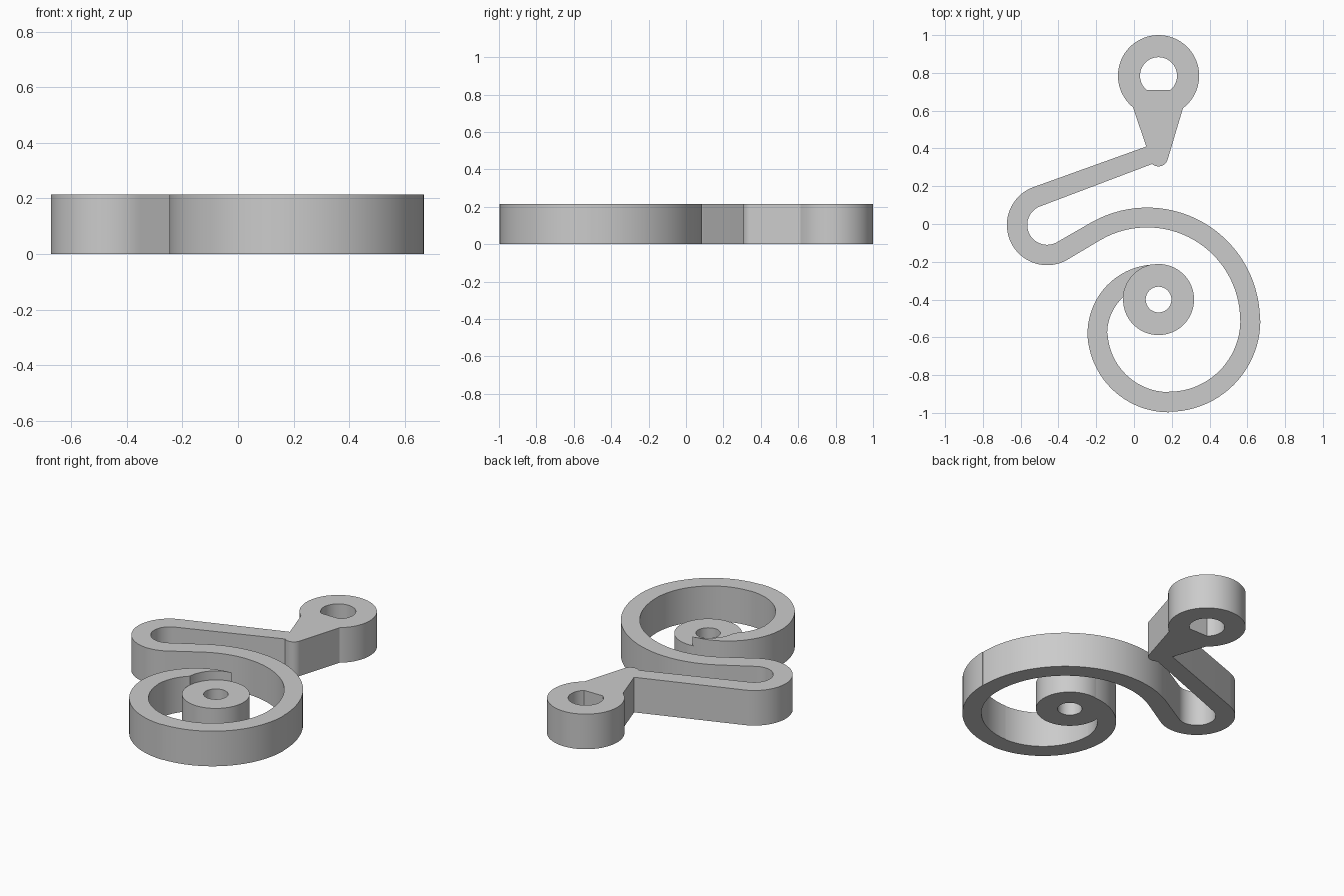
import bpy, bmesh
from math import radians, cos, sin

HEIGHT, HUB_HEIGHT = 0.215, 0.16

if "Cube" in bpy.data.objects:
    bpy.data.objects.remove(bpy.data.objects["Cube"], do_unlink=True)

grey = bpy.data.materials.new("plain grey")
grey.use_nodes = True
grey.diffuse_color = (0.6, 0.6, 0.6, 1)
grey.node_tree.nodes["Principled BSDF"].inputs["Base Color"].default_value = (0.6, 0.6, 0.6, 1)


def arc(centre, radius, start, end):
    """Points along an arc, angles in degrees; a falling angle runs clockwise."""
    steps = max(2, round(abs(end - start) / 4))
    angles = [radians(start + (end - start) * i / steps) for i in range(steps + 1)]
    return [(centre[0] + radius * cos(a), centre[1] + radius * sin(a)) for a in angles]


def plate(name, loops, height):
    """Fill closed loops, holes included, and extrude them up from the ground."""
    curve = bpy.data.curves.new(name, "CURVE")
    curve.dimensions = "2D"
    curve.fill_mode = "BOTH"
    curve.extrude = height / 2
    for loop in loops:
        spline = curve.splines.new("POLY")
        spline.points.add(len(loop) - 1)
        for point, (x, y) in zip(spline.points, loop):
            point.co = (x, y, 0, 1)
        spline.use_cyclic_u = True
    obj = bpy.data.objects.new(name, curve)
    bpy.context.collection.objects.link(obj)
    bpy.ops.object.select_all(action="DESELECT")
    obj.select_set(True)
    bpy.context.view_layer.objects.active = obj
    bpy.ops.object.convert(target="MESH")
    obj = bpy.context.object
    bm = bmesh.new()
    bm.from_mesh(obj.data)
    bmesh.ops.translate(bm, verts=bm.verts, vec=(0, 0, height / 2))
    bmesh.ops.remove_doubles(bm, verts=bm.verts, dist=0.0005)
    bmesh.ops.recalc_face_normals(bm, faces=bm.faces)
    bm.to_mesh(obj.data)
    bm.free()
    obj.data.materials.clear()
    obj.data.materials.append(grey)
    bpy.ops.object.shade_smooth_by_angle(angle=radians(20))
    return obj


# Arc centres
eye = (0.13, 0.785)
tip = (0.13, 0.355)
bend = (-0.46, -0.005)
hub = (0.13, -0.4)
coil_top, coil_right = (0.07, -0.51), (0.185, -0.51)
coil_left, coil_end = (0.185, -0.565), (0.12, -0.58)

# Spring arm: eye, tapered neck, straight arm, hairpin bend and coil
outline = (
    arc(eye, 0.215, -53, 231)
    + [(0.065, 0.41)]
    + arc(bend, 0.213, 110, 300)
    # inner side of the coil
    + arc(coil_top, 0.492, 120, 0)
    + arc(coil_right, 0.378, 0, -90)
    + arc(coil_left, 0.325, -90, -180)
    + arc(coil_end, 0.262, 180, 132)
    # coil end wrapped against the hub
    + arc(hub, 0.187, 175, 97)
    # outer side of the coil
    + arc(coil_end, 0.366, 92, 180)
    + arc(coil_left, 0.432, 180, 270)
    + arc(coil_right, 0.484, -90, 0)
    + arc(coil_top, 0.597, 0, 120)
    + arc(bend, 0.105, 300, 110)
    # rounded neck tip
    + arc(tip, 0.05, 228, 345)
)
d_hole = arc(eye, 0.098, -50, 230)
plate("spring_arm", [outline, d_hole], HEIGHT)

# Lower hub with a round hole
plate("hub", [arc(hub, 0.188, 0, 356), arc(hub, 0.068, 0, 356)], HUB_HEIGHT)
